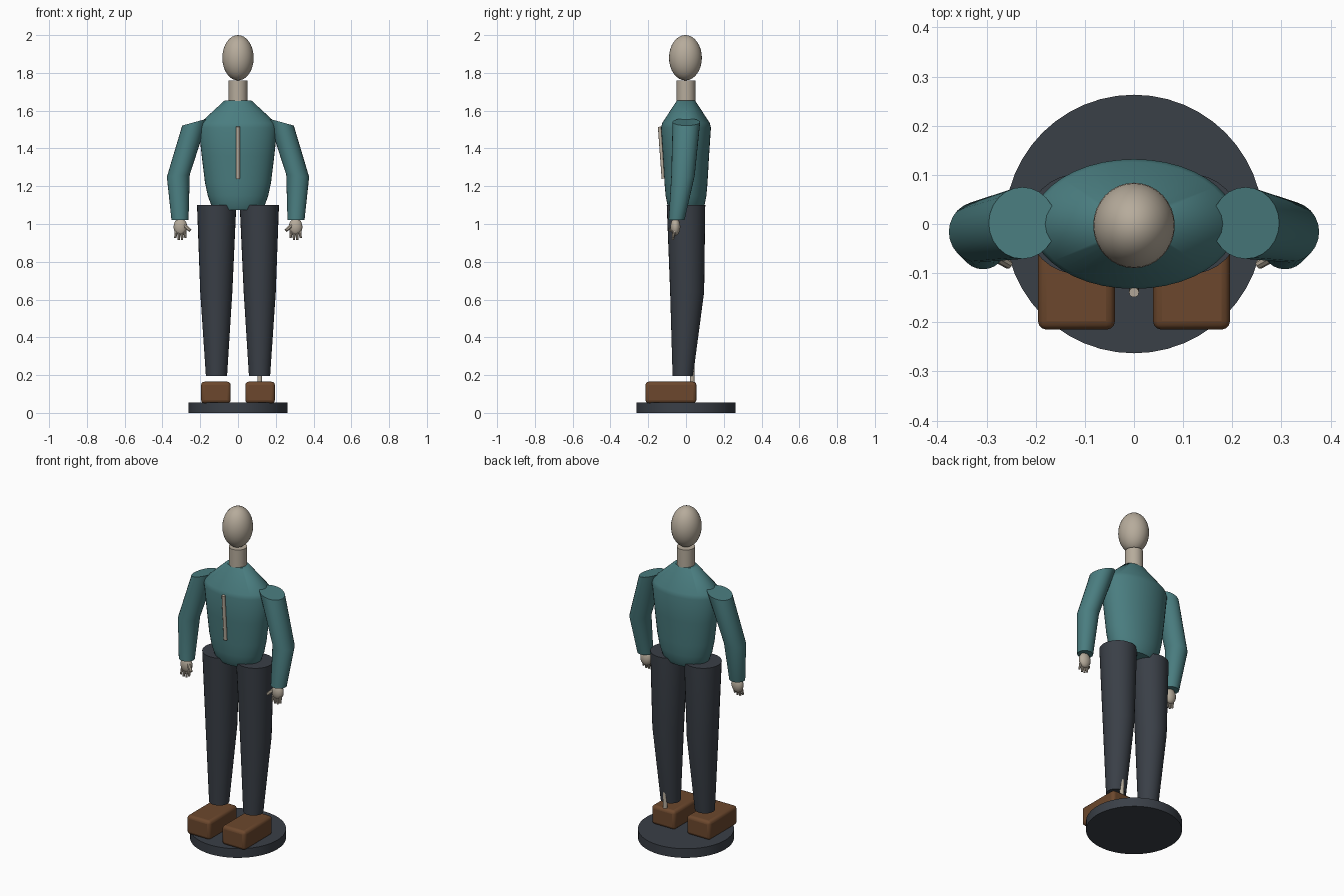
import bpy, bmesh, math
from mathutils import Vector

if "Cube" in bpy.data.objects:
    bpy.data.objects.remove(bpy.data.objects["Cube"])


def material(name, colour):
    m = bpy.data.materials.new(name)
    m.diffuse_color = (*colour, 1)
    m.use_nodes = True
    m.node_tree.nodes["Principled BSDF"].inputs["Base Color"].default_value = m.diffuse_color
    return m


TEAL = material("teal cloth", (0.068, 0.205, 0.215))
DARK = material("charcoal", (0.042, 0.050, 0.063))
SKIN = material("pale stone", (0.47, 0.41, 0.33))
BROWN = material("brown leather", (0.150, 0.064, 0.026))


def finish(obj, name, mat, angle=40):
    obj.name = name
    obj.data.materials.clear()
    obj.data.materials.append(mat)
    bpy.ops.object.select_all(action='DESELECT')
    obj.select_set(True)
    bpy.context.view_layer.objects.active = obj
    bpy.ops.object.shade_smooth_by_angle(angle=math.radians(angle))
    return obj


def loft(name, mat, rings, sides=32, angle=40):
    """Closed tube through elliptical rings: (x, y, z, radius x, radius y, tilt about y)."""
    bm = bmesh.new()
    loops = []
    for x, y, z, rx, ry, tilt in rings:
        loop = []
        for i in range(sides):
            a = math.tau * i / sides
            u = rx * math.cos(a)
            loop.append(bm.verts.new((x + u * math.cos(tilt), y + ry * math.sin(a),
                                      z + u * math.sin(tilt))))
        loops.append(loop)
    for low, high in zip(loops, loops[1:]):
        for i in range(sides):
            j = (i + 1) % sides
            bm.faces.new((low[i], low[j], high[j], high[i]))
    bm.faces.new(loops[0])
    bm.faces.new(loops[-1])
    bmesh.ops.recalc_face_normals(bm, faces=bm.faces)
    mesh = bpy.data.meshes.new(name)
    bm.to_mesh(mesh)
    bm.free()
    obj = bpy.data.objects.new(name, mesh)
    bpy.context.collection.objects.link(obj)
    return finish(obj, name, mat, angle)


def ellipsoid(name, mat, centre, radii, segments=32, rings=16):
    bpy.ops.mesh.primitive_uv_sphere_add(segments=segments, ring_count=rings, radius=1, location=centre)
    bpy.context.object.scale = radii
    return finish(bpy.context.object, name, mat, 60)


def rod(name, mat, start, end, r1, r2, sides=12):
    start, end = Vector(start), Vector(end)
    axis = end - start
    bpy.ops.mesh.primitive_cone_add(vertices=sides, radius1=r1, radius2=r2, depth=axis.length,
                                    location=(start + end) / 2)
    obj = bpy.context.object
    obj.rotation_euler = axis.to_track_quat('Z', 'Y').to_euler()
    return finish(obj, name, mat)


# Round stand
rod("stand", DARK, (0, 0, 0), (0, 0, 0.055), 0.263, 0.263, 48)

# Torso, neck and head
loft("torso", TEAL, [
    (0, 0, 1.075, 0.125, 0.085, 0),
    (0, 0, 1.10, 0.142, 0.098, 0),
    (0, 0, 1.15, 0.160, 0.108, 0),
    (0, 0, 1.22, 0.175, 0.114, 0),
    (0, 0, 1.36, 0.192, 0.122, 0),
    (0, 0, 1.51, 0.208, 0.132, 0),
    (0, 0, 1.535, 0.200, 0.126, 0),
    (0, 0, 1.655, 0.070, 0.047, 0)], 40, 50)
rod("neck", SKIN, (0, 0, 1.64), (0, 0, 1.76), 0.050, 0.050, 32)
ellipsoid("head", SKIN, (0, -0.003, 1.88), (0.083, 0.087, 0.12))

# Narrow strip down the chest
rod("chest_strip", SKIN, (0, -0.119, 1.24), (0, -0.139, 1.515), 0.010, 0.010)

for side, s in (("left", -1), ("right", 1)):
    # Trouser leg
    loft(side + "_leg", DARK, [
        (s * 0.114, -0.017, 0.195, 0.056, 0.054, 0),
        (s * 0.115, 0.006, 0.64, 0.085, 0.090, 0),
        (s * 0.113, 0.0, 1.10, 0.104, 0.102, 0)], 32)

    # Block shoe with rounded edges
    bpy.ops.mesh.primitive_cube_add(size=1, location=(s * 0.117, -0.08, 0.108))
    shoe = bpy.context.object
    shoe.scale = (0.157, 0.270, 0.114)
    bpy.ops.object.transform_apply(location=False, rotation=False, scale=True)
    bevel = shoe.modifiers.new("round_edges", 'BEVEL')
    bevel.width, bevel.segments = 0.018, 3
    finish(shoe, side + "_shoe", BROWN, 35)

    # Bent sleeve
    loft(side + "_sleeve", TEAL, [
        (s * 0.307, -0.050, 1.02, 0.045, 0.042, 0),
        (s * 0.316, -0.016, 1.255, 0.061, 0.062, -s * 0.10),
        (s * 0.227, 0.002, 1.540, 0.071, 0.073, -s * 0.27)], 24, 45)

    # Hand: palm, four fingers and thumb
    ellipsoid(side + "_palm", SKIN, (s * 0.305, -0.056, 0.985), (0.036, 0.026, 0.046), 20, 12)
    for k in range(4):
        off = (k - 1.5) / 1.5
        tip = 0.912 + 0.014 * abs(off)
        rod(f"{side}_finger_{k + 1}", SKIN, (s * (0.305 + 0.021 * off), -0.060, 0.975),
            (s * (0.305 + 0.027 * off), -0.070, tip), 0.010, 0.006, 8)
    rod(side + "_thumb", SKIN, (s * 0.285, -0.065, 0.995), (s * 0.254, -0.083, 0.965), 0.011, 0.009, 8)

# Support pin behind one ankle
rod("support_pin", SKIN, (0.115, 0.033, 0.15), (0.115, 0.033, 0.26), 0.013, 0.013)
